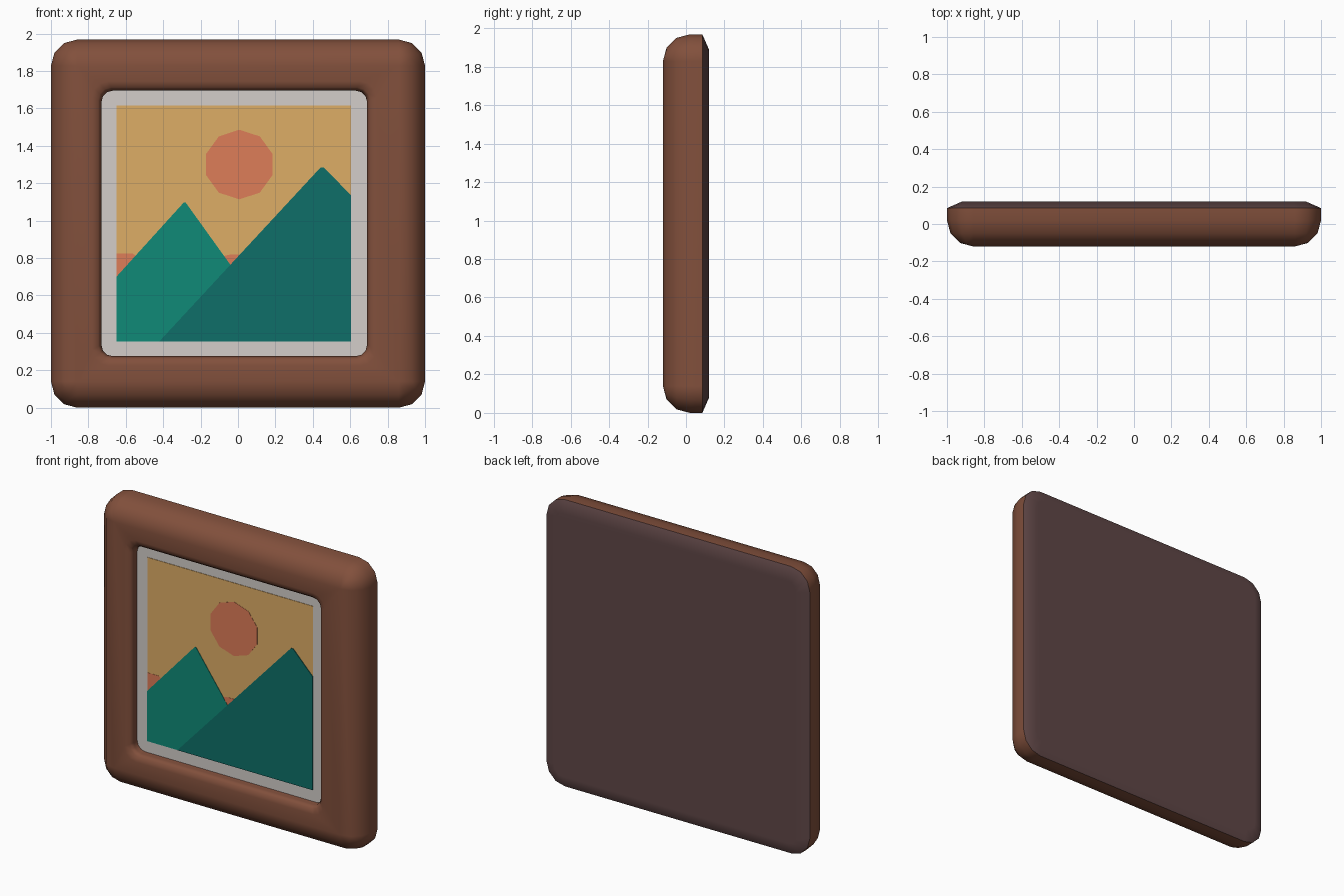
import bpy, bmesh, math

if "Cube" in bpy.data.objects:
    bpy.data.objects.remove(bpy.data.objects["Cube"])

def srgb(r, g, b):
    f = lambda c: c / 12.92 if c <= 0.04045 else ((c + 0.055) / 1.055) ** 2.4
    return (f(r / 255), f(g / 255), f(b / 255), 1.0)

def material(name, rgb):
    m = bpy.data.materials.new(name)
    m.diffuse_color = srgb(*rgb)
    m.use_nodes = True
    m.node_tree.nodes["Principled BSDF"].inputs["Base Color"].default_value = m.diffuse_color
    return m

WOOD = material("brown_wood", (130, 80, 60))
BACK = material("dark_backing", (96, 71, 71))
MAT = material("pale_mat", (212, 206, 202))
SKY = material("sand_sky", (222, 173, 102))
SUN = material("coral", (222, 125, 88))
HILL = material("green_teal", (16, 138, 119))
DARK = material("dark_teal", (14, 111, 104))

def make_object(name, bm, mat, smooth=False):
    bmesh.ops.remove_doubles(bm, verts=bm.verts, dist=1e-5)
    bmesh.ops.recalc_face_normals(bm, faces=bm.faces)
    me = bpy.data.meshes.new(name)
    bm.to_mesh(me)
    bm.free()
    me.materials.append(mat)
    ob = bpy.data.objects.new(name, me)
    bpy.context.collection.objects.link(ob)
    if smooth:
        me.shade_smooth()
        me.set_sharp_from_angle(angle=math.radians(50))
        wn = ob.modifiers.new("weighted_normals", 'WEIGHTED_NORMAL')
        wn.keep_sharp = True
    return ob

def rounded_ring(cx, cz, hx, hz, r, y):
    """Rounded rectangle with three segments per corner, facing -y."""
    pts = []
    for i, (sx, sz) in enumerate([(1, 1), (-1, 1), (-1, -1), (1, -1)]):
        for k in range(4):
            a = math.radians(90 * i + 30 * k)
            pts.append((cx + sx * (hx - r) + r * math.cos(a), y,
                        cz + sz * (hz - r) + r * math.sin(a)))
    return pts

def loft(name, rings, mat, closed=False, smooth=True):
    bm = bmesh.new()
    loops = [[bm.verts.new(p) for p in ring] for ring in rings]
    pairs = list(zip(loops, loops[1:]))
    if closed:
        pairs.append((loops[-1], loops[0]))
    else:
        bm.faces.new(loops[0])
        bm.faces.new(loops[-1])
    n = len(loops[0])
    for a, b in pairs:
        for i in range(n):
            j = (i + 1) % n
            bm.faces.new((a[i], a[j], b[j], b[i]))
    return make_object(name, bm, mat, smooth)

def plate(name, points, y_front, mat, y_back=-0.05):
    bm = bmesh.new()
    front = [bm.verts.new((x, y_front, z)) for x, z in points]
    back = [bm.verts.new((x, y_back, z)) for x, z in points]
    bm.faces.new(front)
    bm.faces.new(back)
    for i in range(len(points)):
        j = (i + 1) % len(points)
        bm.faces.new((front[i], front[j], back[j], back[i]))
    return make_object(name, bm, mat)

CZ, HZ, R = 0.984, 0.984, 0.14
OX, OZ, OH = -0.02, 0.985, 0.71      # opening centre and half size

def outer(d, y, r=None):
    return rounded_ring(0, CZ, 1 - d, HZ - d, R - d if r is None else r, y)

def inner(d, y):
    return rounded_ring(OX, OZ, OH + d, OH + d, 0.06 + d * 0.5, y)

# Frame: rounded outer edge, flat front, softened lip into the opening
rings = [outer(0, 0.085)]
for k in range(4):
    a = math.radians(30 * k)
    rings.append(outer(R * (1 - math.cos(a)), 0.02 - R * math.sin(a)))
rings += [inner(0.05, -0.12), inner(0.017, -0.108), inner(0, -0.085), inner(0, 0.085)]
loft("frame", rings, WOOD, closed=True)

# Chamfered backing board
loft("back_board", [outer(0, 0.085), outer(0.08, 0.12, 0.07)], BACK)

# Mat inside the opening
loft("mat", [inner(0, -0.05), inner(0, 0.0)], MAT, smooth=False)

# Picture layers
L, RT, B, T = -0.65, 0.605, 0.355, 1.615
plate("sky", [(L, B), (RT, B), (RT, T), (L, T)], -0.053, SKY)
plate("sun", [(0.007 + 0.186 * math.sin(math.radians(36 * k)),
               1.3 + 0.186 * math.cos(math.radians(36 * k))) for k in range(10)],
      -0.0545, SUN)
plate("far_hill_left", [(L, 0.6), (L, 0.825), (-0.565, 0.825), (-0.52, 0.795), (-0.45, 0.6)],
      -0.0545, SUN)
plate("far_hill_middle", [(-0.15, 0.6), (-0.12, 0.80), (-0.045, 0.818), (0.0, 0.818), (0.08, 0.80), (0.1, 0.6)],
      -0.0545, SUN)
plate("left_mountain", [(L, B), (L, 0.7), (-0.29, 1.097), (-0.28, 1.097), (-0.04, 0.763), (0.1, B)],
      -0.056, HILL)
plate("right_mountain", [(-0.42, B), (0.442, 1.285), (0.458, 1.285), (RT, 1.135), (RT, B)],
      -0.0575, DARK)
